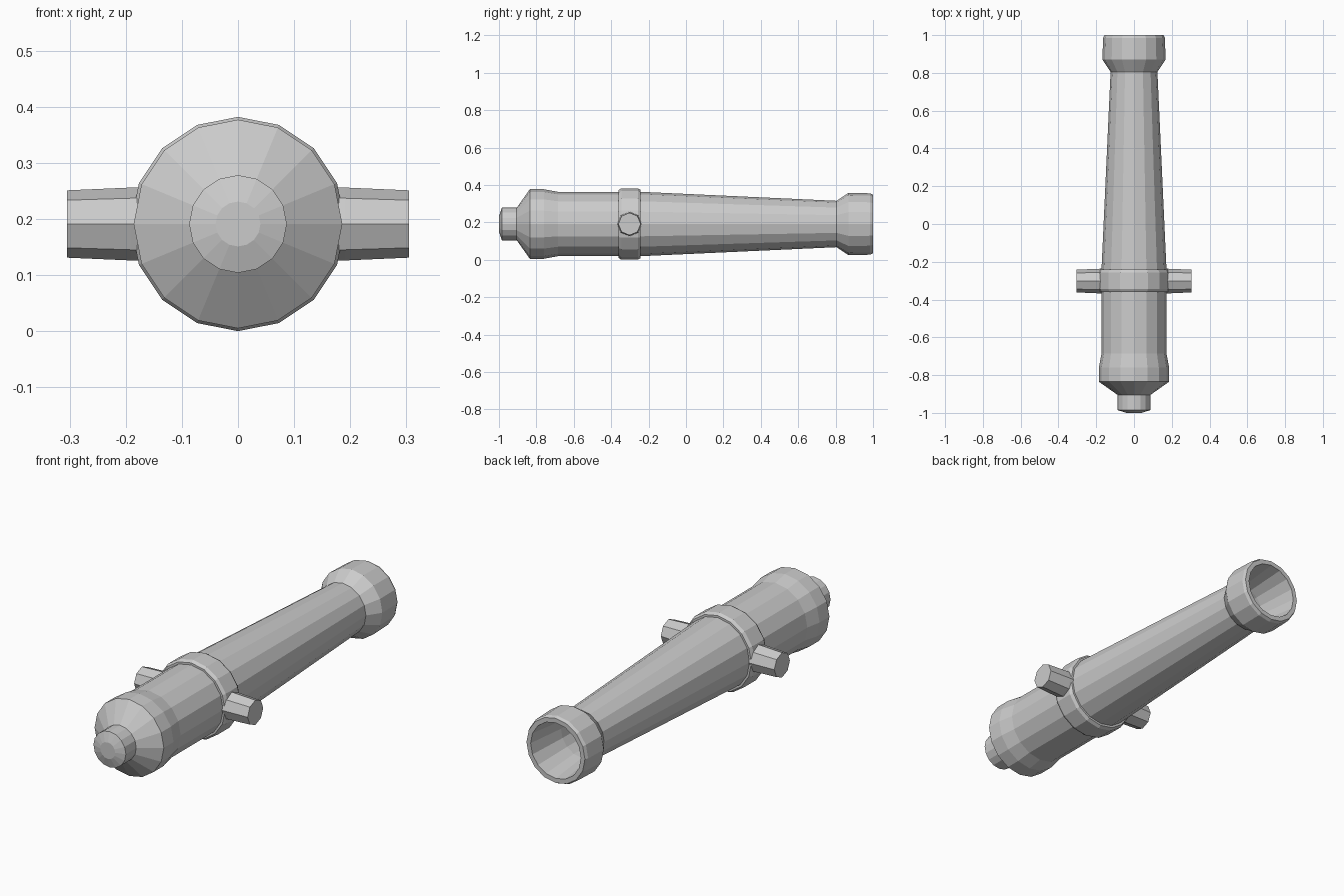
import bpy, bmesh
from math import cos, sin, pi

if "Cube" in bpy.data.objects:
    bpy.data.objects.remove(bpy.data.objects["Cube"])

AXIS_Z = 0.191


def lathe(name, profile, sides, place, closed=False):
    """Revolve (along, radius) pairs; place maps (along, u, v) to a point."""
    bm = bmesh.new()
    rings = []
    for a, r in profile:
        rings.append([bm.verts.new(place(a, r * sin(2 * pi * i / sides), r * cos(2 * pi * i / sides)))
                      for i in range(sides)])
    pairs = list(zip(rings, rings[1:]))
    if closed:
        pairs.append((rings[-1], rings[0]))
    else:
        bm.faces.new(rings[0])
        bm.faces.new(rings[-1])
    for p, q in pairs:
        for i in range(sides):
            j = (i + 1) % sides
            bm.faces.new((p[i], p[j], q[j], q[i]))
    bmesh.ops.recalc_face_normals(bm, faces=bm.faces)
    mesh = bpy.data.meshes.new(name)
    bm.to_mesh(mesh)
    bm.free()
    ob = bpy.data.objects.new(name, mesh)
    bpy.context.collection.objects.link(ob)
    return ob


def along_y(a, u, v):
    return (u, a, AXIS_Z + v)


# Barrel: knob, breech, tapered tube, muzzle flare, then back down the bore
lathe("barrel", [
    (-1.0, 0.04), (-0.985, 0.087), (-0.905, 0.087),
    (-0.835, 0.186), (-0.76, 0.186), (-0.685, 0.172),
    (-0.24, 0.172), (0.805, 0.124), (0.87, 0.167),
    (0.985, 0.164), (1.0, 0.157),
    (1.0, 0.135), (0.8, 0.112), (0.2, 0.112)], 16, along_y)

# Reinforcing band with chamfered edges
lathe("trunnion_band", [
    (-0.36, 0.16), (-0.36, 0.182), (-0.345, 0.191),
    (-0.257, 0.191), (-0.242, 0.182), (-0.242, 0.16)], 16, along_y, closed=True)

# Trunnions: octagonal pegs on both sides
for side, label in ((-1, "left"), (1, "right")):
    lathe("trunnion_" + label, [(0.12, 0.066), (0.19, 0.065), (0.305, 0.06)], 8,
          lambda a, u, v, s=side: (s * a, -0.302 + u, AXIS_Z + v))
